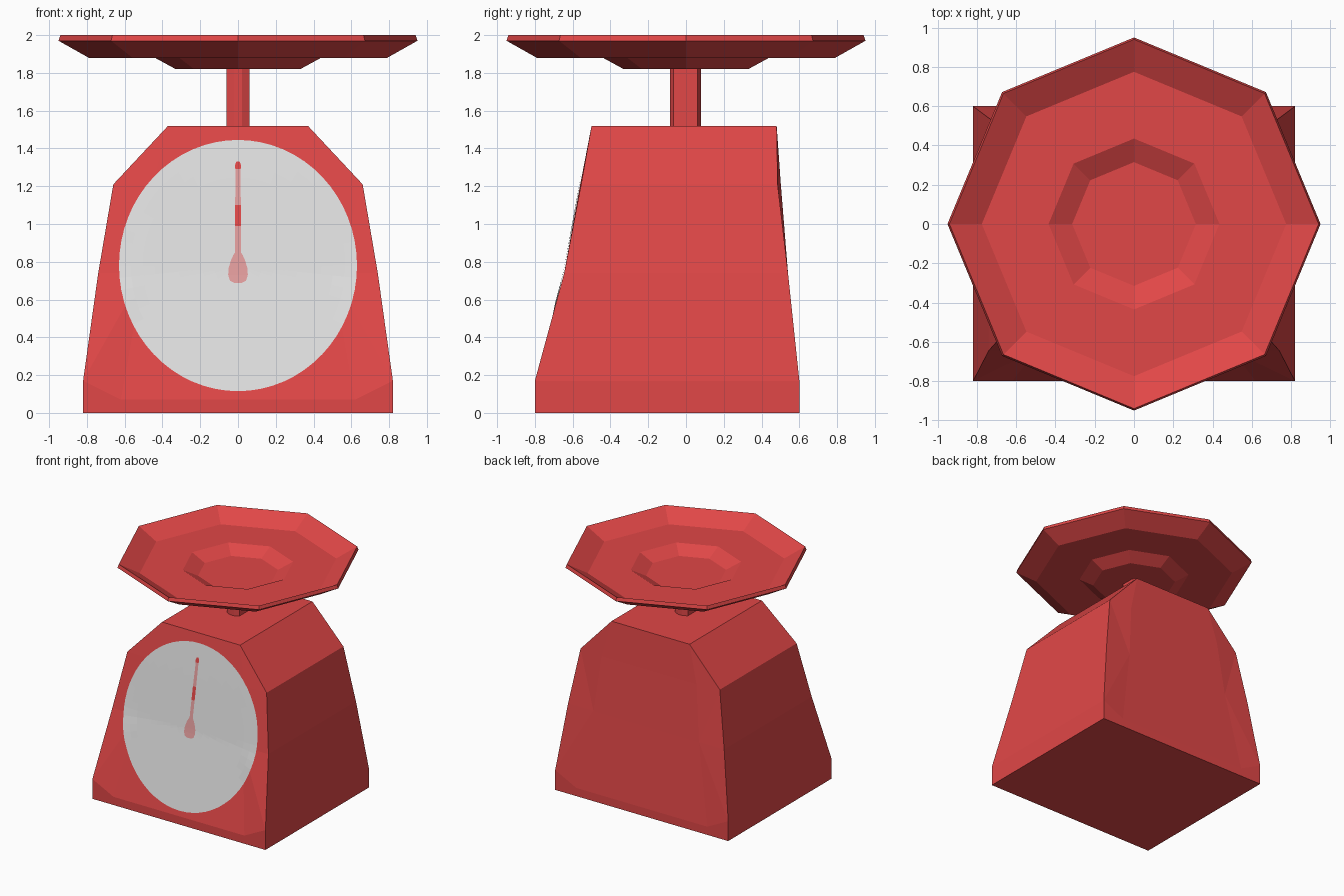
import bpy, bmesh, math
from mathutils import Vector
from mathutils.bvhtree import BVHTree

if "Cube" in bpy.data.objects:
    bpy.data.objects.remove(bpy.data.objects["Cube"])


def material(name, rgb):
    m = bpy.data.materials.new(name)
    m.diffuse_color = (*rgb, 1)
    m.use_nodes = True
    m.node_tree.nodes["Principled BSDF"].inputs["Base Color"].default_value = m.diffuse_color
    return m


RED = material("red enamel", (0.75, 0.063, 0.063))
WHITE = material("dial white", (0.74, 0.74, 0.74))
PINK = material("pale pink", (0.75, 0.33, 0.33))


def finish(name, bm, mat, solid=True):
    if solid:
        bmesh.ops.recalc_face_normals(bm, faces=bm.faces)
    me = bpy.data.meshes.new(name)
    bm.to_mesh(me)
    me.materials.append(mat)
    ob = bpy.data.objects.new(name, me)
    bpy.context.collection.objects.link(ob)
    return ob


def loft(rings, close_loop=False):
    """Skin a stack of equal-length rings; cap the ends."""
    bm = bmesh.new()
    vs = [[bm.verts.new(p) for p in r] for r in rings]
    n = len(vs[0])
    for a, b in zip(vs, vs[1:]):
        for i in range(n):
            j = (i + 1) % n
            bm.faces.new((a[i], a[j], b[j], b[i]))
    bm.faces.new(vs[0][::-1])
    bm.faces.new(vs[-1])
    return bm


# Body: levels of (half width, z, front y, back y, inner half width, inner z)
levels = [
    (0.82, 0.00, -0.80, 0.60, 0.62, 0.00, -0.80, 0.60),
    (0.82, 0.17, -0.80, 0.60, 0.62, 0.07, -0.80, 0.60),
    (0.74, 0.74, -0.645, 0.54, 0.50, 0.74, -0.645, 0.54),
    (0.66, 1.21, -0.555, 0.485, 0.45, 1.21, -0.56, 0.502),
    (0.37, 1.52, -0.50, 0.48, 0.20, 1.52, -0.50, 0.48),
]
rings = []
for x, z, f, b, xi, zi, fi, bi in levels:
    rings.append([(-x, f, z), (-xi, fi, zi), (xi, fi, zi), (x, f, z),
                  (x, b, z), (xi, bi, zi), (-xi, bi, zi), (-x, b, z)])
body = loft(rings)
bmesh.ops.recalc_face_normals(body, faces=body.faces)
bmesh.ops.triangulate(body, faces=body.faces)
tree = BVHTree.FromBMesh(body)
finish("scale_body", body, RED)


def drape(bm, offset):
    """Lay a flat x-z sheet onto the front of the body, facing forward."""
    for v in bm.verts:
        hit = tree.ray_cast(Vector((v.co.x, -3, v.co.z)), Vector((0, 1, 0)))[0]
        v.co.y = hit.y - offset
    bm.normal_update()
    for f in bm.faces:
        if f.normal.y > 0:
            f.normal_flip()


# Dial: elliptical painted sheet following the front panel
bm = bmesh.new()
SEG, RINGS, CZ = 64, 10, 0.78
centre = bm.verts.new((0, 0, CZ))
prev = None
for k in range(1, RINGS + 1):
    t = k / RINGS
    ring = [bm.verts.new((0.63 * t * math.cos(a), 0, CZ + 0.665 * t * math.sin(a)))
            for a in (2 * math.pi * i / SEG for i in range(SEG))]
    for i in range(SEG):
        j = (i + 1) % SEG
        if prev:
            bm.faces.new((prev[i], prev[j], ring[j], ring[i]))
        else:
            bm.faces.new((centre, ring[i], ring[j]))
    prev = ring
drape(bm, 0.005)
finish("dial_face", bm, WHITE, False)


def needle_part(name, profile, mat):
    """Strip mirrored about x = 0 from (half width, z) pairs."""
    bm = bmesh.new()
    rows = [(bm.verts.new((-w, 0, z)), bm.verts.new((w, 0, z))) for w, z in profile]
    for a, b in zip(rows, rows[1:]):
        bm.faces.new((a[0], a[1], b[1], b[0]))
    drape(bm, 0.009)
    finish(name, bm, mat, False)


# Needle: teardrop hub, stem and red bands
needle_part("needle_hub", [(0.02, 0.688), (0.043, 0.70), (0.052, 0.73), (0.05, 0.765),
                           (0.037, 0.81), (0.025, 0.835), (0.015, 0.85), (0.015, 0.99)], PINK)
needle_part("needle_band", [(0.015, 0.99), (0.015, 1.10)], RED)
needle_part("needle_stem", [(0.015, 1.10), (0.013, 1.29)], PINK)
needle_part("needle_tip", [(0.014, 1.29), (0.017, 1.31), (0.008, 1.332)], RED)

# Post: chamfered column under the pan
section = [(-0.06, -0.065), (-0.02, -0.085), (0.02, -0.085), (0.06, -0.065),
           (0.06, 0.06), (0.02, 0.08), (-0.02, 0.08), (-0.06, 0.06)]
finish("pan_post", loft([[(x, y, z) for x, y in section] for z in (1.50, 1.83)]), RED)

# Pan: octagonal stepped dish, outside from the bottom up then down the inside
pan = [(0.33, 1.82), (0.44, 1.88), (0.79, 1.88), (0.95, 1.97), (0.94, 2.0),
       (0.775, 1.91), (0.435, 1.91), (0.315, 1.85)]
finish("weighing_pan", loft([[(r * math.cos(i * math.pi / 4), r * math.sin(i * math.pi / 4), z)
                              for i in range(8)] for r, z in pan]), RED)
